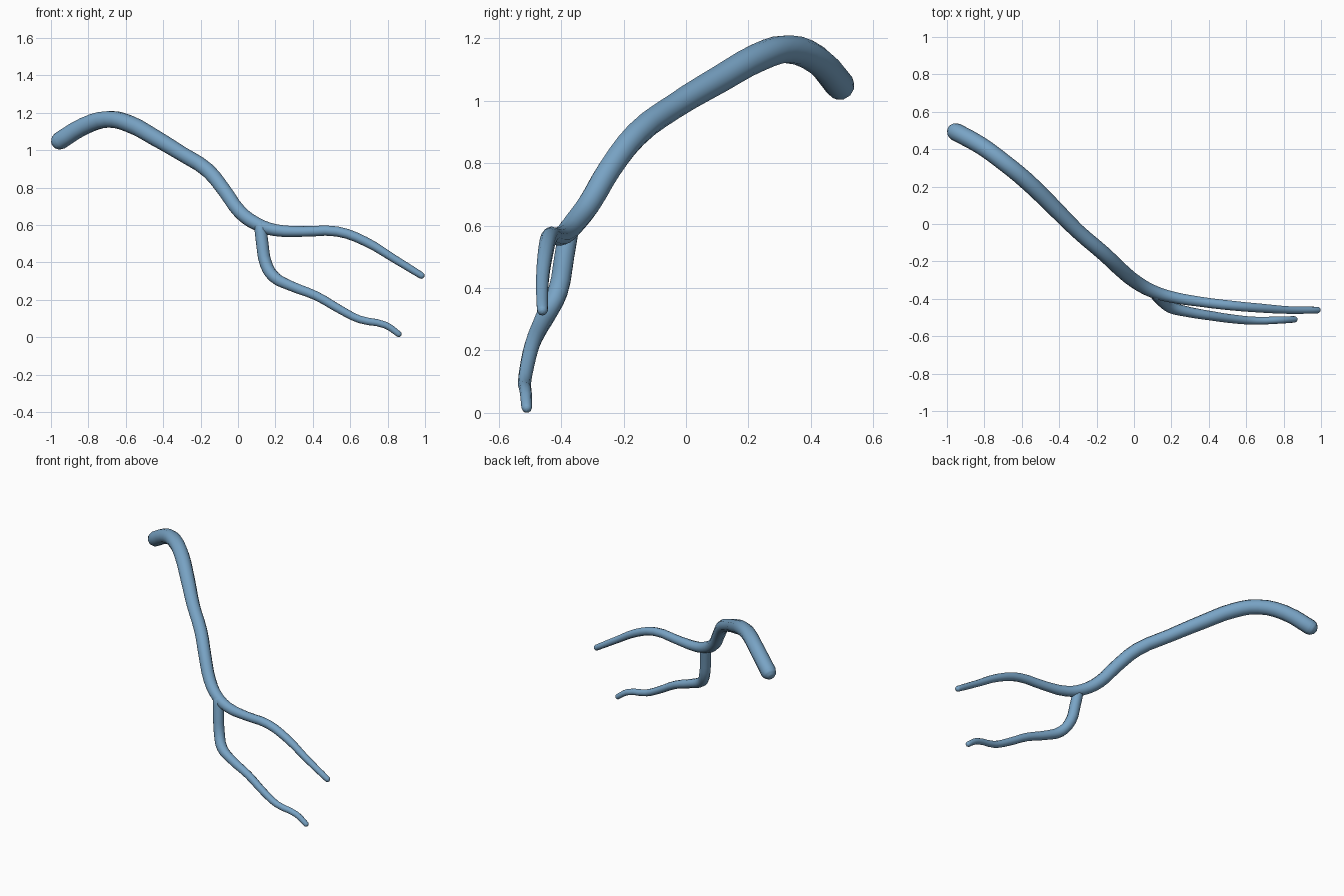
import bpy, math
from mathutils import Vector

if "Cube" in bpy.data.objects:
    bpy.data.objects.remove(bpy.data.objects["Cube"])

blue = bpy.data.materials.new("blue")
blue.diffuse_color = (0.19, 0.37, 0.56, 1)
blue.use_nodes = True
blue.node_tree.nodes["Principled BSDF"].inputs["Base Color"].default_value = blue.diffuse_color


def tube(name, pts):
    """Smooth tapered tube through (x, y, z, radius) points, with rounded ends."""
    P = [(Vector(p[:3]), p[3]) for p in pts]

    def cap(end, inner):
        c, r = end
        d = (c - inner[0]).normalized()
        return [(c + d * r * math.sin(a), max(r * math.cos(a), 0.001))
                for a in (math.radians(t) for t in (30, 60, 90))]

    path = cap(P[0], P[1])[::-1] + P + cap(P[-1], P[-2])
    cu = bpy.data.curves.new(name, 'CURVE')
    cu.dimensions = '3D'
    cu.resolution_u = 3
    cu.bevel_depth = 1.0
    cu.bevel_resolution = 3
    cu.use_fill_caps = True
    s = cu.splines.new('BEZIER')
    s.bezier_points.add(len(path) - 1)
    for b, (co, r) in zip(s.bezier_points, path):
        b.co = co
        b.radius = r
    for b in s.bezier_points:
        b.handle_left_type = b.handle_right_type = 'AUTO'
    ob = bpy.data.objects.new(name, cu)
    bpy.context.collection.objects.link(ob)
    bpy.ops.object.select_all(action='DESELECT')
    ob.select_set(True)
    bpy.context.view_layer.objects.active = ob
    bpy.ops.object.convert(target='MESH')
    bpy.ops.object.shade_smooth()
    ob = bpy.context.object
    ob.data.materials.clear()
    ob.data.materials.append(blue)
    return ob


# main branch: thick upper end, sweeping down to the thin right tip
tube("main_branch", [
    (-0.952, 0.492, 1.05, 0.048), (-0.82, 0.42, 1.13, 0.047),
    (-0.69, 0.325, 1.165, 0.046), (-0.58, 0.235, 1.14, 0.046),
    (-0.45, 0.11, 1.07, 0.044), (-0.30, -0.04, 0.98, 0.040),
    (-0.16, -0.16, 0.89, 0.040), (-0.07, -0.245, 0.78, 0.039),
    (0.01, -0.31, 0.67, 0.038), (0.10, -0.36, 0.605, 0.036),
    (0.20, -0.39, 0.572, 0.032), (0.35, -0.415, 0.565, 0.028),
    (0.53, -0.437, 0.565, 0.027), (0.68, -0.450, 0.512, 0.025),
    (0.83, -0.460, 0.422, 0.021), (0.98, -0.460, 0.330, 0.018)])

# side branch: drops from the fork and runs to the lower tip
tube("side_branch", [
    (0.12, -0.375, 0.59, 0.033), (0.13, -0.39, 0.50, 0.033),
    (0.15, -0.41, 0.39, 0.033), (0.195, -0.445, 0.32, 0.032),
    (0.28, -0.468, 0.275, 0.028), (0.42, -0.492, 0.22, 0.025),
    (0.55, -0.51, 0.145, 0.023), (0.65, -0.517, 0.095, 0.021),
    (0.79, -0.513, 0.064, 0.019), (0.858, -0.51, 0.017, 0.017)])
